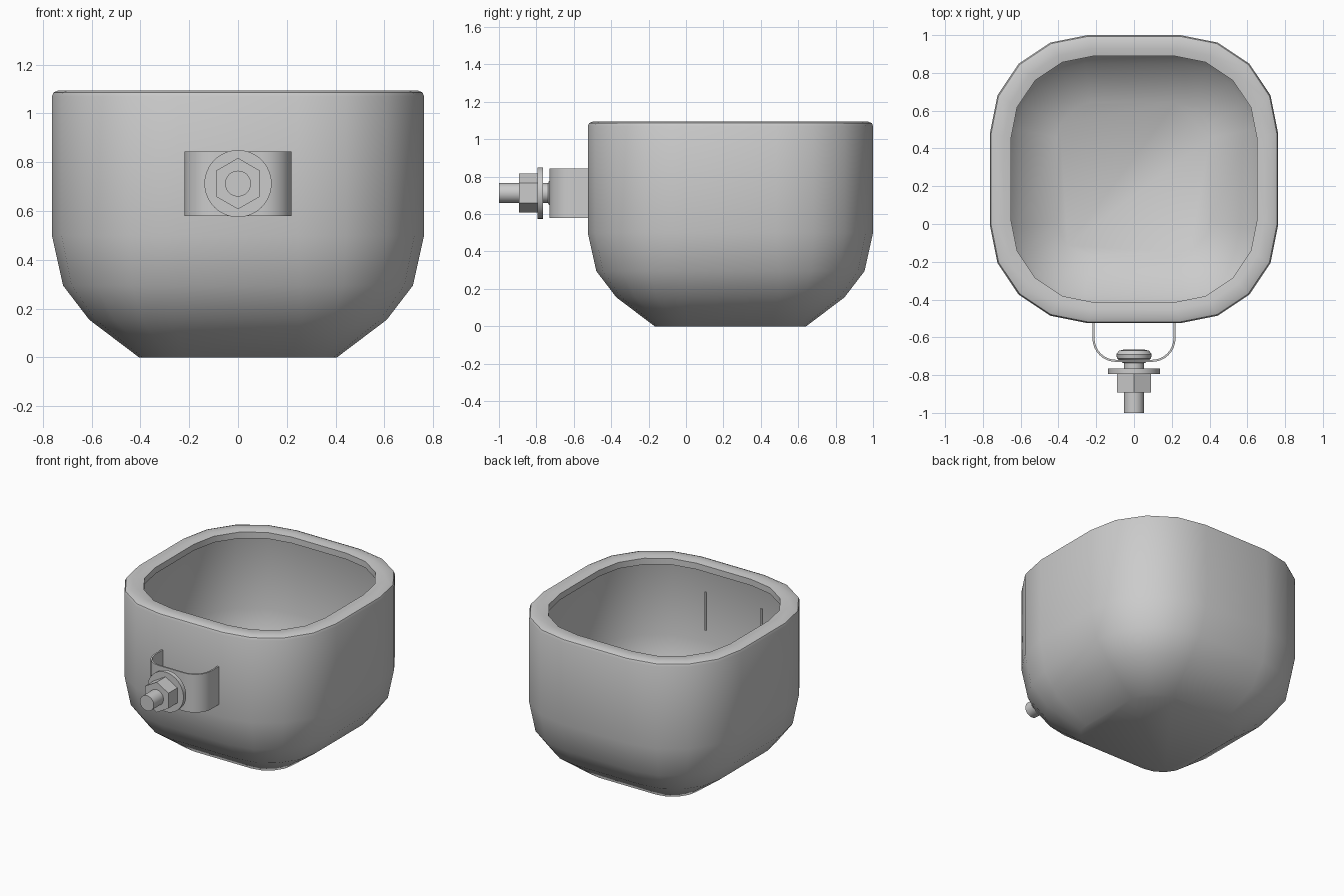
import bpy, bmesh, math

if "Cube" in bpy.data.objects:
    bpy.data.objects.remove(bpy.data.objects["Cube"])

CY = 0.2375      # bowl centre in y
AXIS_Z = 0.7125  # height of the bolt axis


def finish(name, verts, faces, angle=40):
    me = bpy.data.meshes.new(name)
    me.from_pydata(verts, [], faces)
    bm = bmesh.new()
    bm.from_mesh(me)
    bmesh.ops.recalc_face_normals(bm, faces=bm.faces)
    bm.to_mesh(me)
    bm.free()
    ob = bpy.data.objects.new(name, me)
    bpy.context.collection.objects.link(ob)
    bpy.ops.object.select_all(action='DESELECT')
    ob.select_set(True)
    bpy.context.view_layer.objects.active = ob
    bpy.ops.object.shade_smooth_by_angle(angle=math.radians(angle))
    return ob


def loft(rings, cap_start=False, cap_end=False):
    n = len(rings[0])
    verts = [v for r in rings for v in r]
    faces = [(i * n + j, i * n + (j + 1) % n, (i + 1) * n + (j + 1) % n, (i + 1) * n + j)
             for i in range(len(rings) - 1) for j in range(n)]
    if cap_start:
        faces.append(tuple(reversed(range(n))))
    if cap_end:
        faces.append(tuple(range(len(verts) - n, len(verts))))
    return verts, faces


def rounded_square(half, r, z):
    pts = []
    for q in range(4):
        cx = (half - r) * (1 if q in (0, 3) else -1)
        cy = (half - r) * (1 if q in (0, 1) else -1)
        for k in range(5):
            a = math.radians(90 * q + 22.5 * k)
            pts.append((cx + r * math.cos(a), CY + cy + r * math.sin(a), z))
    return pts


def turned(name, profile, sides=32):
    """Closed solid turned about the bolt axis; profile is (radius, y)."""
    rings = [[(r * math.sin(2 * math.pi * k / sides), y,
               AXIS_Z + r * math.cos(2 * math.pi * k / sides)) for k in range(sides)]
             for r, y in profile]
    return finish(name, *loft(rings, True, True))


# Bowl: thin single wall with a rolled-in rim and a short inner lip
bowl_profile = [(0.405, 0.185, 0), (0.61, 0.35, 0.155), (0.717, 0.46, 0.295),
                (0.7625, 0.5175, 0.5), (0.7625, 0.5175, 1.07), (0.756, 0.512, 1.086),
                (0.735, 0.497, 1.095), (0.69, 0.467, 1.095), (0.6525, 0.442, 1.088),
                (0.6525, 0.442, 1.045)]
finish("bowl", *loft([rounded_square(*p) for p in bowl_profile], cap_start=True))

# Strap: bent U-shaped band whose ends just pierce the bowl wall


def u_path(half, front, r, back=-0.517):
    pts = [(half, back)]
    for k in range(9):
        a = math.radians(90 * k / 8)
        pts.append((half - r + r * math.cos(a), front + r - r * math.sin(a)))
    return pts + [(-x, y) for x, y in reversed(pts)]


outer, inner = u_path(0.22, -0.73, 0.125), u_path(0.209, -0.719, 0.114)
sections = [[(ox, oy, 0.58), (ox, oy, 0.845), (ix, iy, 0.845), (ix, iy, 0.58)]
            for (ox, oy), (ix, iy) in zip(outer, inner)]
finish("mounting_strap", *loft(sections, True, True))

# Bolt: button head inside the strap, shank running forward
turned("bolt", [(0.055, -0.665), (0.08, -0.671), (0.094, -0.69), (0.09, -0.712),
                (0.06, -0.735), (0.053, -0.737), (0.053, -1.0)])
turned("washer", [(0.1375, -0.765), (0.1375, -0.795)], 48)
turned("hex_nut", [(0.105, -0.793), (0.105, -0.893)], 6)
